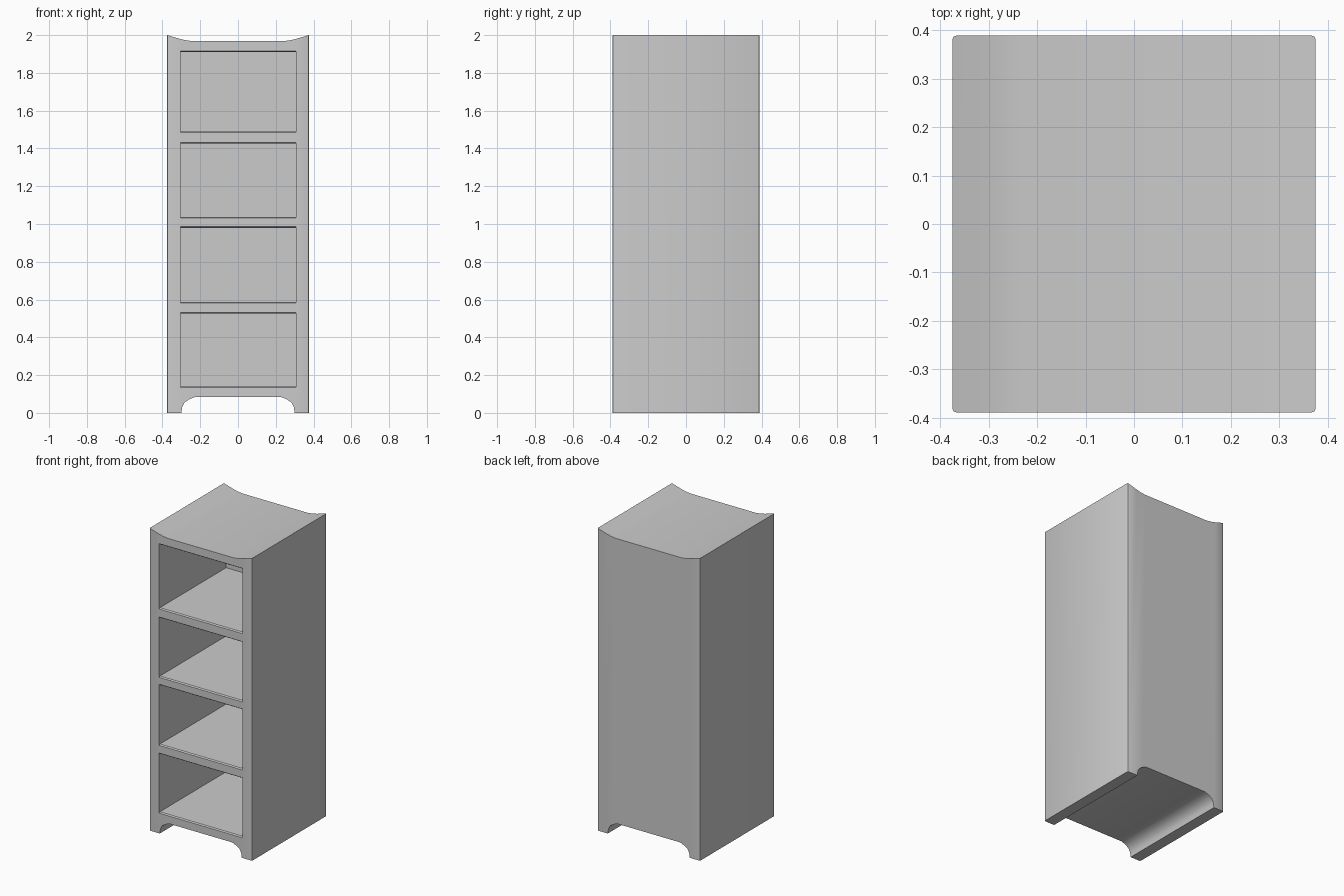
import bpy, bmesh

if "Cube" in bpy.data.objects:
    bpy.data.objects.remove(bpy.data.objects["Cube"])

HX, HY = 0.375, 0.389      # half width and half depth
BACK = 0.31                # inner face of the back panel


def make_object(name, bm):
    bmesh.ops.recalc_face_normals(bm, faces=bm.faces[:])
    mesh = bpy.data.meshes.new(name)
    bm.to_mesh(mesh)
    bm.free()
    obj = bpy.data.objects.new(name, mesh)
    bpy.context.collection.objects.link(obj)
    return obj


def loft(bm, rings):
    """Skin equal-length rings and cap both ends."""
    loops = [[bm.verts.new(p) for p in ring] for ring in rings]
    for a, b in zip(loops, loops[1:]):
        for i in range(len(a)):
            j = (i + 1) % len(a)
            bm.faces.new((a[i], a[j], b[j], b[i]))
    bm.faces.new(loops[0])
    bm.faces.new(loops[-1])


# Cabinet body: dished top and arched foot cut-out, extruded front to back
half = [(0.30, 0.0), (0.296, 0.03), (0.283, 0.055), (0.26, 0.071), (0.23, 0.083)]
dish = [(0.307, 1.98), (0.277, 1.973), (0.242, 1.968)]
right = half[::-1] + [(HX, 0.0), (HX, 2.0)] + dish
profile = right + [(-x, z) for x, z in reversed(right)]
bm = bmesh.new()
loft(bm, [[(x, y, z) for x, z in profile] for y in (-HY, HY)])
corners = [e for e in bm.edges
           if all(abs(abs(v.co.x) - HX) < 1e-4 for v in e.verts)
           and abs(e.verts[0].co.z - e.verts[1].co.z) > 1]
bmesh.ops.bevel(bm, geom=corners, offset=0.008, segments=2, profile=0.5,
                affect='EDGES')
cabinet = make_object("cabinet_body", bm)

# Four open compartments, each with a fine chamfer on its front lips
bm = bmesh.new()
for z0, z1 in ((0.14, 0.525), (0.588, 0.98), (1.038, 1.425), (1.49, 1.91)):
    rings = []
    for y, flare in ((-HY - 0.03, 0.006), (-HY, 0.006), (-HY + 0.008, 0), (BACK, 0)):
        lo, hi = z0 - flare, z1 + flare
        rings.append([(-0.304, y, lo), (0.307, y, lo), (0.307, y, hi), (-0.304, y, hi)])
    loft(bm, rings)
cutter = make_object("compartment_cutter", bm)
cutter.hide_render = True

# Cut the compartments out and drop the helper
cut = cabinet.modifiers.new("compartments", 'BOOLEAN')
cut.operation = 'DIFFERENCE'
cut.solver = 'EXACT'
cut.object = cutter
bpy.context.view_layer.objects.active = cabinet
cabinet.select_set(True)
cutter.select_set(False)
bpy.ops.object.modifier_apply(modifier=cut.name)
bpy.data.objects.remove(cutter, do_unlink=True)

bpy.ops.object.shade_smooth_by_angle(angle=0.6)
